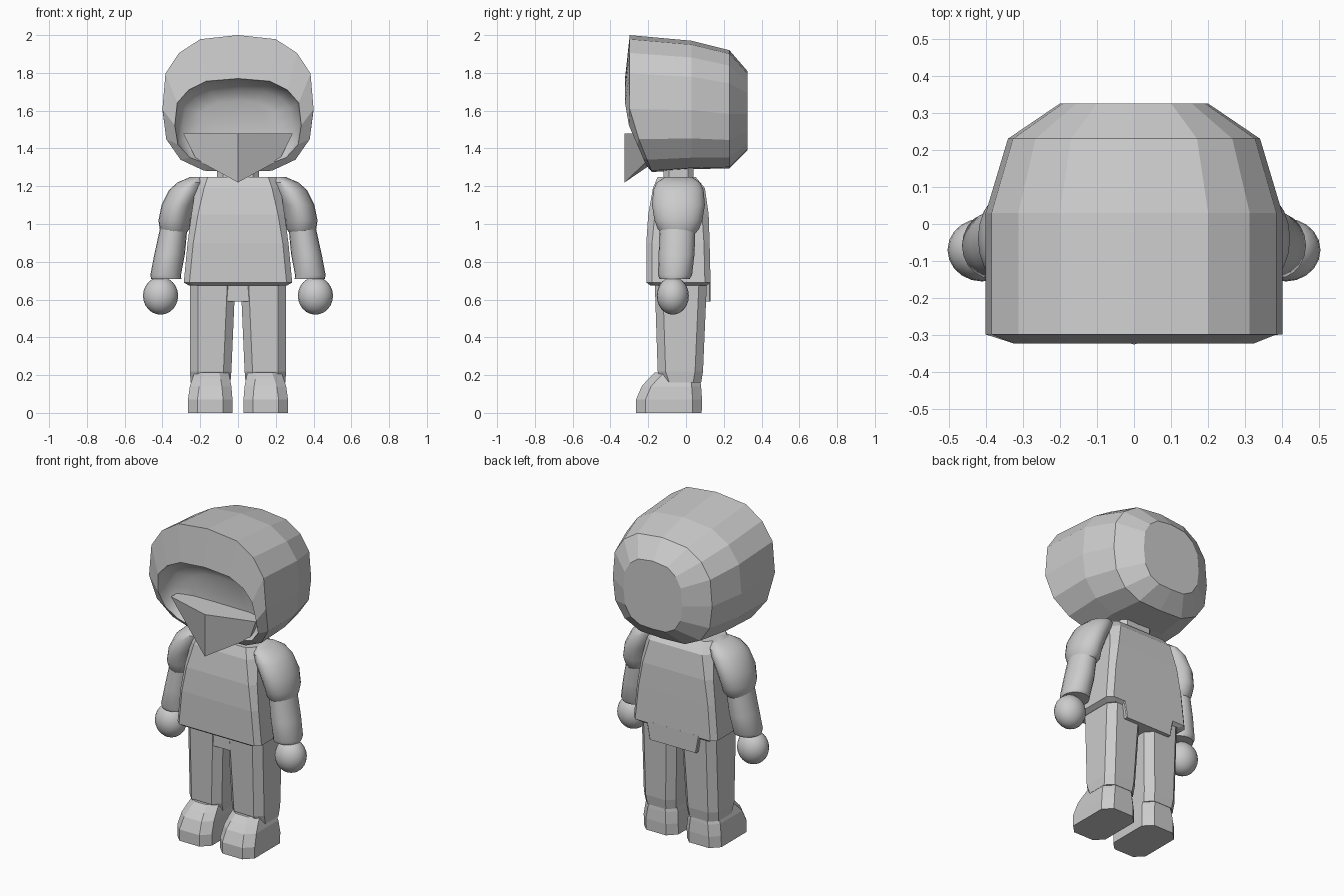
import bpy, bmesh
from math import cos, sin, tau

cube = bpy.data.objects.get("Cube")
if cube:
    bpy.data.objects.remove(cube, do_unlink=True)

grey = bpy.data.materials.new("plain grey")
grey.use_nodes = True
COLOUR = (0.6, 0.6, 0.6, 1)
grey.diffuse_color = COLOUR
grey.node_tree.nodes["Principled BSDF"].inputs["Base Color"].default_value = COLOUR


def loft(name, rings, smooth_from=None):
    """Skin closed rings of equal size and cap both ends."""
    bm = bmesh.new()
    rows = [[bm.verts.new(p) for p in ring] for ring in rings]
    n = len(rows[0])
    for r in range(len(rows) - 1):
        for i in range(n):
            j = (i + 1) % n
            f = bm.faces.new((rows[r][i], rows[r][j], rows[r + 1][j], rows[r + 1][i]))
            f.smooth = smooth_from is not None and r >= smooth_from
    bm.faces.new(rows[0])
    end = bm.faces.new(rows[-1])
    end.smooth = smooth_from is not None and smooth_from > 0
    bmesh.ops.recalc_face_normals(bm, faces=bm.faces)
    mesh = bpy.data.meshes.new(name)
    bm.to_mesh(mesh)
    bm.free()
    obj = bpy.data.objects.new(name, mesh)
    bpy.context.collection.objects.link(obj)
    mesh.materials.append(grey)
    return obj


def block_ring(cx, hx, y0, y1, z, c):
    """Rectangle with chamfered corners at height z."""
    x0, x1 = cx - hx, cx + hx
    return [(x0 + c, y0, z), (x1 - c, y0, z), (x1, y0 + c, z), (x1, y1 - c, z),
            (x1 - c, y1, z), (x0 + c, y1, z), (x0, y1 - c, z), (x0, y0 + c, z)]


def oval_ring(cx, cy, z, rx, ry, n=20):
    return [(cx + rx * cos(tau * i / n), cy + ry * sin(tau * i / n), z) for i in range(n)]


def smooth(obj, angle=0.6):
    bpy.ops.object.select_all(action='DESELECT')
    obj.select_set(True)
    bpy.context.view_layer.objects.active = obj
    bpy.ops.object.shade_smooth_by_angle(angle=angle)


# Hood: faceted shell whose front rim folds into a hollow face opening
HALF = [(0, 1), (.5, .97), (.78, .87), (.96, .72), (1, .46),
        (.95, .24), (.76, .09), (.45, .01), (0, 0)]
OUTLINE = HALF + [(-u, v) for u, v in HALF[-2:0:-1]]


def hood_ring(y, rx, z0, z1, slant=0):
    ring = []
    for u, v in OUTLINE:
        z = z0 + v * (z1 - z0)
        ring.append((u * rx, y + slant * max(0, (1.57 - z) / .3), z))
    return ring


loft("hood", [
    hood_ring(.325, .2, 1.39, 1.81),
    hood_ring(.23, .34, 1.295, 1.92),
    hood_ring(.03, .4, 1.29, 1.97),
    hood_ring(-.298, .4, 1.275, 2.0, .12),
    hood_ring(-.323, .335, 1.31, 1.77, .13),
    hood_ring(-.26, .325, 1.33, 1.755, .1),
    hood_ring(-.2, .29, 1.37, 1.71, .06),
    hood_ring(-.17, .2, 1.43, 1.65, .04),
], smooth_from=4)

# Pointed face cloth with a centre ridge


def cloth_side(s):
    return [(s * .29, -.24, 1.48), (s * .22, -.2, 1.34),
            (s * .22, -.12, 1.36), (s * .29, -.12, 1.48)]


loft("face_cloth", [
    cloth_side(-1),
    [(0, -.325, 1.48), (0, -.325, 1.22), (0, -.2, 1.34), (0, -.12, 1.48)],
    cloth_side(1)])

loft("neck", [block_ring(0, .11, -.12, .04, z, .03) for z in (1.2, 1.36)])

# Coat body, flaring to the hem
loft("coat", [block_ring(0, hx, y0, y1, z, c) for z, hx, y0, y1, c in [
    (.675, .26, -.19, .11, .03), (.69, .287, -.21, .13, .03),
    (.9, .267, -.21, .125, .03), (1.05, .247, -.2, .12, .035),
    (1.19, .225, -.175, .1, .045), (1.25, .2, -.15, .05, .04)]])
loft("hips", [block_ring(0, hx, -.16, .1, z, .02)
              for z, hx in [(.59, .155), (.69, .19)]])
loft("coat_tail", [block_ring(0, hx, .09, .13, z, .005)
                   for z, hx in [(.59, .16), (.7, .18)]])

# Limbs, one of each per side
for side, s in (("left", 1), ("right", -1)):
    sleeve = loft(side + "_sleeve", [oval_ring(s * x, -.04, z, rx, ry) for x, z, rx, ry in [
        (.34, .95, .065, .09), (.335, .975, .08, .11), (.336, 1.02, .085, .127),
        (.315, 1.1, .09, .14), (.275, 1.18, .09, .133), (.245, 1.22, .075, .115),
        (.215, 1.25, .035, .07)]])
    smooth(sleeve)
    forearm = loft(side + "_forearm", [oval_ring(s * x, y, z, rx, ry) for x, y, z, rx, ry in [
        (.38, -.06, .71, .08, .08), (.383, -.058, .73, .081, .09),
        (.362, -.05, .84, .081, .095), (.34, -.045, .98, .072, .095)]])
    smooth(forearm)

    bpy.ops.mesh.primitive_uv_sphere_add(segments=20, ring_count=12, radius=1,
                                         location=(s * .41, -.07, .62))
    hand = bpy.context.object
    hand.name = side + "_hand"
    hand.scale = (.093, .085, .1)
    hand.data.materials.append(grey)
    smooth(hand)

    loft(side + "_leg", [block_ring(s * x, hx, y0, y1, z, .042) for z, x, hx, y0, y1 in [
        (.16, .145, .105, -.13, .08), (.22, .145, .11, -.15, .09),
        (.68, .135, .12, -.165, .11)]])
    loft(side + "_boot", [block_ring(s * x, hx, y0, y1, z, .05) for z, x, hx, y0, y1 in [
        (0, .147, .118, -.265, .083), (.07, .147, .118, -.265, .085),
        (.14, .145, .11, -.235, .08), (.18, .142, .1, -.2, .075),
        (.215, .14, .09, -.165, .03)]])
